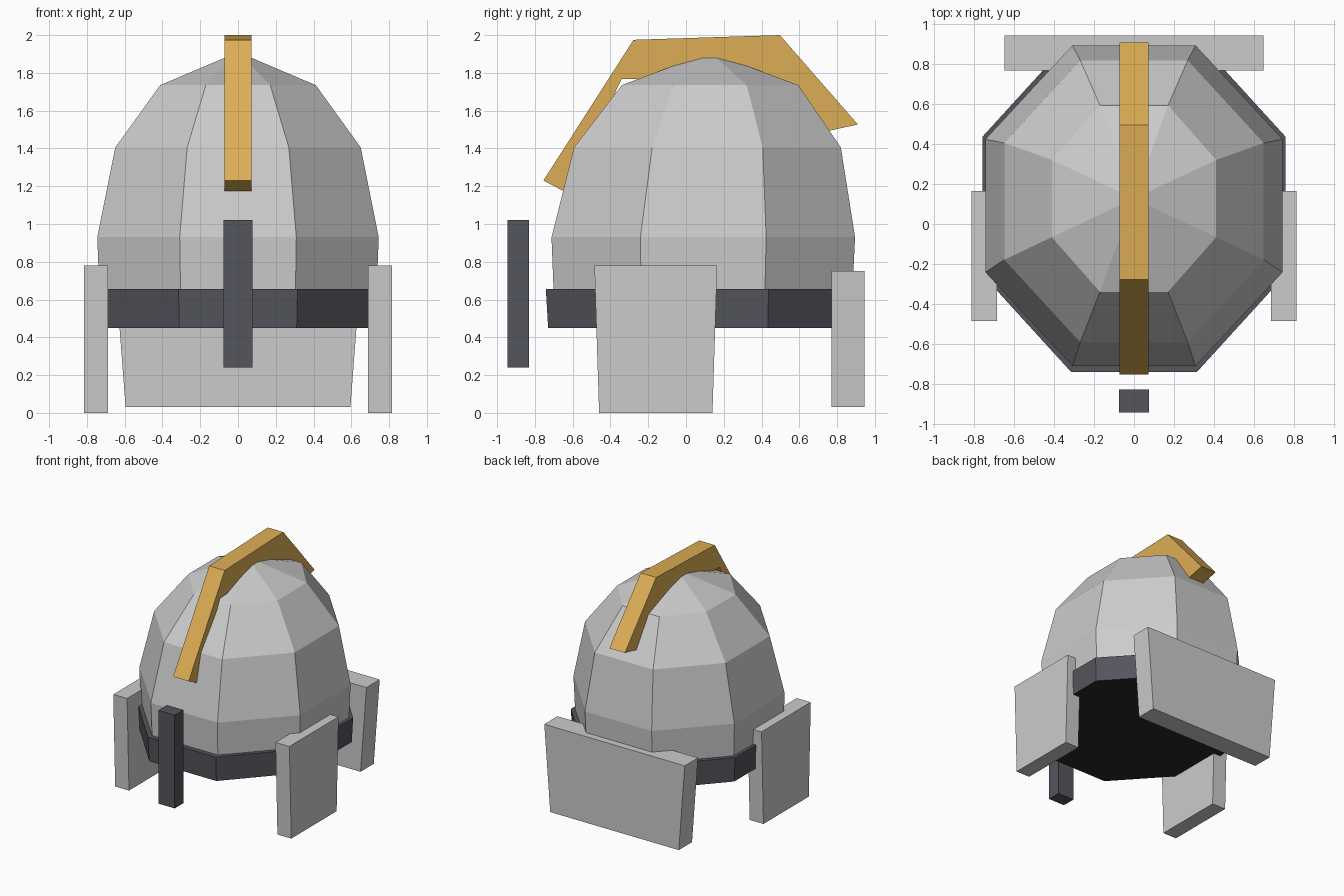
import bpy, math

if "Cube" in bpy.data.objects:
    bpy.data.objects.remove(bpy.data.objects["Cube"])

def material(name, color):
    m = bpy.data.materials.new(name)
    m.diffuse_color = color
    m.use_nodes = True
    m.node_tree.nodes["Principled BSDF"].inputs["Base Color"].default_value = m.diffuse_color
    return m

gold = material("gold", (0.72, 0.42, 0.09, 1))
iron = material("dark_iron", (0.09, 0.09, 0.11, 1))
black = material("inner_shadow", (0.02, 0.02, 0.02, 1))

def make(name, verts, faces, mat=None):
    me = bpy.data.meshes.new(name)
    me.from_pydata(verts, [], faces)
    me.update()
    ob = bpy.data.objects.new(name, me)
    bpy.context.collection.objects.link(ob)
    if mat:
        me.materials.append(mat)
    return ob

def octagon(hx, y0, y1, z):
    """Octagon with flat sides, given half width and y range."""
    k = math.cos(math.pi / 8)
    cy, hy = (y0 + y1) / 2, (y1 - y0) / 2
    angles = [math.pi / 8 + i * math.pi / 4 for i in range(8)]
    return [(hx / k * math.cos(a), cy + hy / k * math.sin(a), z) for a in angles]

def loft(name, rings, mat=None, bottom=True, apex=None):
    n = len(rings[0])
    verts = [v for r in rings for v in r]
    faces = [(b + i, b + (i + 1) % n, b + n + (i + 1) % n, b + n + i)
             for b in range(0, n * (len(rings) - 1), n) for i in range(n)]
    if bottom:
        faces.append(tuple(reversed(range(n))))
    top = len(verts) - n
    if apex:
        verts.append(apex)
        faces += [(top + i, top + (i + 1) % n, top + n) for i in range(n)]
    else:
        faces.append(tuple(range(top, top + n)))
    return make(name, verts, faces, mat)

def rect(x0, x1, y0, y1, z):
    return [(x0, y0, z), (x1, y0, z), (x1, y1, z), (x0, y1, z)]

# Helmet dome
loft("dome", [octagon(0.733, -0.70, 0.88, 0.62),
              octagon(0.745, -0.712, 0.895, 0.93),
              octagon(0.65, -0.593, 0.82, 1.405),
              octagon(0.412, -0.34, 0.595, 1.735)], apex=(0, 0.127, 1.91))

# Brow band around the rim, and the dark underside that closes it
low, high = octagon(0.75, -0.73, 0.915, 0.45), octagon(0.76, -0.742, 0.925, 0.655)
loft("brow_band", [low, high], iron, bottom=False)
make("underside", low, [tuple(reversed(range(8)))], black)

# Nose guard
loft("nose_guard", [rect(-0.076, 0.076, -0.945, -0.83, z) for z in (0.24, 1.02)], iron)

# Tapered cheek plates
for side, x0, x1 in (("left", -0.815, -0.687), ("right", 0.687, 0.815)):
    loft(side + "_cheek_plate", [rect(x0, x1, -0.46, 0.14, 0),
                                 rect(x0, x1, -0.485, 0.165, 0.78)])

# Neck plate at the back
loft("neck_plate", [rect(-0.595, 0.595, 0.77, 0.945, 0.03),
                    rect(-0.65, 0.65, 0.77, 0.945, 0.75)])

# Crest: outer and inner side profile, given width along x
outer = [(-0.755, 1.23), (-0.278, 1.975), (0.497, 2.0), (0.91, 1.527)]
inner = [(-0.63, 1.165), (-0.341, 1.767), (0.45, 1.78), (0.72, 1.485)]
stations = [[(-0.072, *o), (0.072, *o), (0.072, *i), (-0.072, *i)]
            for o, i in zip(outer, inner)]
crest = loft("crest", stations, gold)
crest.data.flip_normals()
